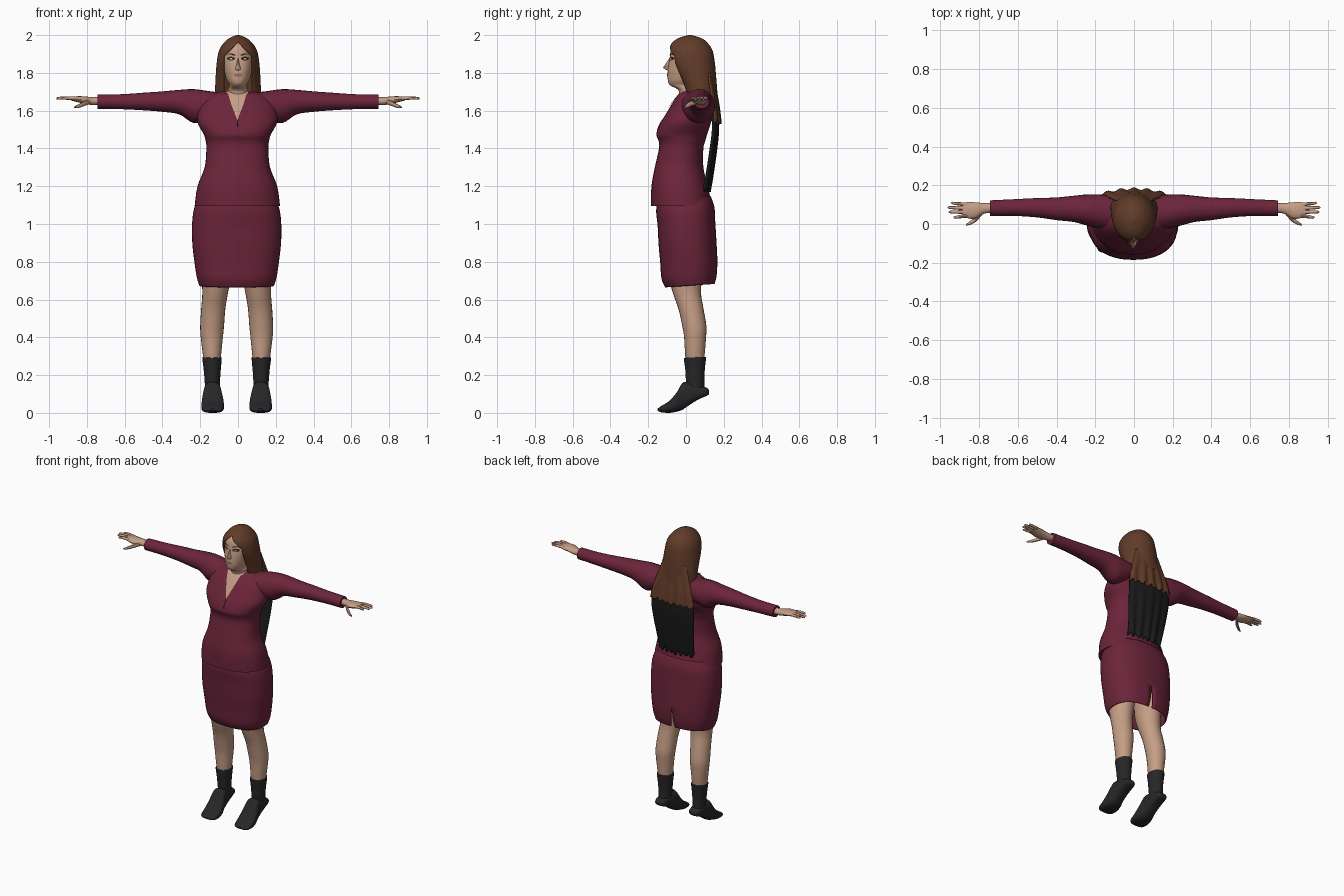
import bpy, bmesh, math
from mathutils import Vector
from mathutils.bvhtree import BVHTree

if "Cube" in bpy.data.objects:
    bpy.data.objects.remove(bpy.data.objects["Cube"])

def material(name, rgb):
    m = bpy.data.materials.new(name)
    m.diffuse_color = (*rgb, 1)
    m.use_nodes = True
    m.node_tree.nodes["Principled BSDF"].inputs["Base Color"].default_value = m.diffuse_color
    return m

CLOTH = material("burgundy cloth", (0.150, 0.018, 0.043))
SKIN = material("skin", (0.56, 0.34, 0.235))
HAIR = material("brown hair", (0.120, 0.045, 0.022))
BLACK = material("black hair", (0.011, 0.011, 0.012))
BOOT = material("charcoal leather", (0.020, 0.020, 0.022))
DARK = material("dark makeup", (0.02, 0.012, 0.01))
LIP = material("lip", (0.33, 0.14, 0.11))
SEAM = material("dark burgundy", (0.05, 0.006, 0.014))
WHITE = material("eye white", (0.6, 0.55, 0.5))
OFFSET = -0.007  # the body stands slightly off centre

def finish(name, bm, mats, solid=0.0, angle=45):
    bmesh.ops.recalc_face_normals(bm, faces=bm.faces)
    me = bpy.data.meshes.new(name)
    bm.to_mesh(me)
    bm.free()
    ob = bpy.data.objects.new(name, me)
    bpy.context.collection.objects.link(ob)
    for m in mats:
        me.materials.append(m)
    if solid:
        mod = ob.modifiers.new("thickness", 'SOLIDIFY')
        mod.thickness = solid
    bpy.ops.object.select_all(action='DESELECT')
    bpy.context.view_layer.objects.active = ob
    ob.select_set(True)
    bpy.ops.object.shade_smooth_by_angle(angle=math.radians(angle))
    return ob

def spline(keys, steps):
    """Smooth interpolation through a list of number tuples."""
    out = []
    for i in range(len(keys) - 1):
        p = [keys[max(0, min(len(keys) - 1, i + d))] for d in (-1, 0, 1, 2)]
        for s in range(steps):
            t = s / steps
            out.append([0.5 * (2 * b + (c - a) * t + (2 * a - 5 * b + 4 * c - d) * t * t
                               + (3 * b - a - 3 * c + d) * t ** 3) for a, b, c, d in zip(*p)])
    return out + [list(keys[-1])]

def loft(keys, axis='z', n=32, steps=4, power=2.0, tilt=0.0, caps=True, side=1, dx=0.0):
    """Rings (t, a0, a1, b0, b1): position on the axis and the extents across it."""
    bm = bmesh.new()
    rings = []
    for t, a0, a1, b0, b1 in spline(keys, steps):
        ring = []
        for i in range(n):
            c, s = math.cos(math.tau * i / n), math.sin(math.tau * i / n)
            a = (a0 + a1) / 2 + (a1 - a0) / 2 * math.copysign(abs(c) ** (2 / power), c)
            b = (b0 + b1) / 2 + (b1 - b0) / 2 * math.copysign(abs(s) ** (2 / power), s)
            x, y, z = {'x': (t, a, b), 'y': (a, t, b), 'z': (a, b, t)}[axis]
            ring.append(bm.verts.new((side * x + dx, y, z + tilt * y)))
        rings.append(ring)
    for r, q in zip(rings, rings[1:]):
        for i in range(n):
            bm.faces.new((r[i], r[(i + 1) % n], q[(i + 1) % n], q[i]))
    if caps:
        bm.faces.new(rings[0])
        bm.faces.new(rings[-1])
    return bm

def wide(rows):
    """Symmetric rings from (z, half width, front y, back y)."""
    return [(z, -w, w, f, b) for z, w, f, b in rows]

def cut(bm, planes, test):
    """Slice along mirrored planes and return the faces that pass the test."""
    for co, no in planes:
        for s in (-1, 1):
            bmesh.ops.bisect_plane(bm, geom=bm.verts[:] + bm.edges[:] + bm.faces[:],
                                   plane_co=(s * co[0], co[1], co[2]), plane_no=(s * no[0], no[1], no[2]))
    return [f for f in bm.faces if test(f.calc_center_median())]

def shift(bm, dx):
    bmesh.ops.translate(bm, verts=bm.verts, vec=(dx, 0, 0))

# Jacket body with an open V neckline
bm = loft(wide([(1.095, .226, -.185, .14), (1.2, .211, -.183, .115), (1.3, .173, -.165, .092),
                (1.4, .164, -.143, .092), (1.44, .168, -.145, .102), (1.475, .178, -.157, .112),
                (1.53, .208, -.138, .13), (1.58, .212, -.108, .143), (1.64, .195, -.072, .148),
                (1.685, .14, -.04, .13), (1.705, .075, -.01, .1)]), n=48, power=2.25)
for f in cut(bm, [((0, 0, 1.55), (1, 0, -.39))],
             lambda c: abs(c.x) < .39 * (c.z - 1.55) and c.y < .03):
    f.material_index = 1
shift(bm, OFFSET / 2)
jacket_tree = BVHTree.FromBMesh(bm)
finish("jacket_body", bm, [CLOTH, SKIN])

# Skirt with a slit at the back
bm = loft(wide([(.672, .198, -.11, .152), (.72, .212, -.13, .163), (.8, .224, -.136, .166),
                (.9, .235, -.145, .161), (1.0, .236, -.15, .155), (1.08, .226, -.158, .15),
                (1.14, .2, -.15, .13)]), n=48, power=2.4, tilt=.07, caps=False)
slit = cut(bm, [((0, 0, .82), (1, 0, .1))], lambda c: abs(c.x) < .1 * (.82 - c.z) and c.y > 0)
bmesh.ops.delete(bm, geom=slit, context='FACES')
shift(bm, OFFSET)
finish("skirt", bm, [CLOTH], solid=.006)

# Head and neck
bm = loft(wide([(1.6, .06, -.03, .09), (1.67, .055, -.035, .08), (1.71, .053, -.042, .08),
                (1.735, .046, -.085, .085), (1.76, .06, -.096, .1), (1.8, .072, -.097, .11),
                (1.84, .079, -.093, .115), (1.88, .08, -.086, .115), (1.92, .076, -.08, .11),
                (1.955, .058, -.058, .09), (1.975, .02, -.02, .05)]), power=2.15)
head_tree = BVHTree.FromBMesh(bm)
finish("head", bm, [SKIN], angle=60)

# Nose
bm = bmesh.new()
nose = [bm.verts.new(p) for p in ((0, -.084, 1.885), (0, -.122, 1.826),
                                  (-.018, -.088, 1.818), (.018, -.088, 1.818), (0, -.094, 1.81))]
for a, b, c in ((0, 1, 2), (0, 3, 1), (1, 4, 2), (1, 3, 4)):
    bm.faces.new((nose[a], nose[b], nose[c]))
finish("nose", bm, [SKIN], angle=70)

def plate(name, outline, tree, mat, lift=.003):
    """Thin patch laid on the front of a surface."""
    bm = bmesh.new()
    k = len(outline)
    mid = (sum(p[0] for p in outline) / k, sum(p[1] for p in outline) / k)
    vs = []
    for x, z in [mid] + list(outline):
        hit = tree.ray_cast(Vector((x, -1, z)), Vector((0, 1, 0)))[0]
        vs.append(bm.verts.new((x, (hit.y if hit else 0) - lift, z)))
    for i in range(k):
        bm.faces.new((vs[0], vs[1 + i], vs[1 + (i + 1) % k]))
    finish(name, bm, [mat])

def oval(x, z, rx, rz, n=12):
    return [(x + rx * math.cos(math.tau * i / n), z + rz * math.sin(math.tau * i / n)) for i in range(n)]

plate("lips", oval(0, 1.787, .024, .008), head_tree, LIP)
plate("front_seam", [(-.005, 1.55), (.0, 1.55), (-.001, 1.46), (-.004, 1.46)], jacket_tree, SEAM)

for side, label in ((1, "right"), (-1, "left")):
    # Face details
    plate(label + "_eye", oval(side * .037, 1.876, .021, .010), head_tree, DARK)
    plate(label + "_eye_white", oval(side * .037, 1.874, .009, .004), head_tree, WHITE, .005)
    plate(label + "_brow", [(side * x, z) for x, z in ((.014, 1.897), (.04, 1.904), (.062, 1.896),
                                                       (.04, 1.898), (.014, 1.891))], head_tree, DARK)
    # Collar flap
    plate(label + "_collar", [(side * x + OFFSET / 2, z) for x, z in
                              ((.05, 1.692), (.085, 1.688), (.07, 1.655), (.024, 1.605))],
          jacket_tree, CLOTH, .008)
    # Sleeve
    finish(label + "_sleeve", loft([
        (.05, -.02, .13, 1.58, 1.69), (.15, -.025, .15, 1.55, 1.703), (.235, -.01, .153, 1.535, 1.714),
        (.31, .01, .146, 1.58, 1.71), (.4, .02, .137, 1.594, 1.702), (.5, .034, .134, 1.602, 1.695),
        (.62, .042, .128, 1.608, 1.687), (.745, .042, .122, 1.61, 1.685)],
        'x', n=24, side=side), [CLOTH])
    # Palm, fingers and thumb
    finish(label + "_palm", loft([
        (.73, .058, .108, 1.63, 1.672), (.775, .053, .108, 1.63, 1.672), (.82, .028, .112, 1.638, 1.676),
        (.86, .03, .113, 1.648, 1.676), (.885, .04, .107, 1.654, 1.673)], 'x', n=16, side=side), [SKIN])
    for i, (y0, x1, y1) in enumerate(((.100, .944, .108), (.081, .962, .085),
                                      (.062, .957, .062), (.043, .932, .034))):
        finish(f"{label}_finger_{i + 1}", loft([
            (x, y - r, y + r, z - r, z + r) for x, y, z, r in
            ((.86, y0, 1.663, .010), ((.86 + x1) / 2, (y0 + y1) / 2, 1.667, .009),
             (x1 - .008, y1, 1.665, .007), (x1, y1, 1.664, .003))],
            'x', n=8, steps=2, side=side), [SKIN])
    finish(label + "_thumb", loft([
        (x, y - r, y + r, z - r, z + r) for x, y, z, r in
        ((.785, .06, 1.648, .014), (.815, .026, 1.637, .013), (.845, .006, 1.624, .010),
         (.868, -.004, 1.617, .004))], 'x', n=8, steps=2, side=side), [SKIN])
    # Leg
    finish(label + "_leg", loft([
        (.25, .085, .172, .005, .09), (.3, .083, .178, -.004, .098), (.4, .073, .19, -.01, .106),
        (.46, .067, .193, -.02, .108), (.55, .06, .188, -.04, .093), (.63, .047, .182, -.068, .08),
        (.72, .03, .185, -.09, .085), (.85, .015, .19, -.09, .1)], n=24, side=side, dx=OFFSET), [SKIN])
    # Boot shaft and foot
    finish(label + "_boot_shaft", loft([
        (.1, .09, .165, .01, .1), (.17, .088, .17, .0, .097), (.23, .084, .175, -.004, .1),
        (.285, .079, .182, -.011, .106), (.292, .082, .179, -.008, .103)],
        n=24, tilt=.05, side=side, dx=OFFSET), [BOOT])
    finish(label + "_boot_foot", loft([
        (-.15, .105, .15, .012, .022), (-.135, .076, .179, .004, .034), (-.09, .067, .187, 0, .062),
        (-.05, .07, .184, .006, .107), (-.02, .079, .177, .016, .157), (.005, .082, .174, .033, .163),
        (.04, .085, .172, .056, .152), (.08, .088, .169, .078, .143), (.11, .094, .164, .09, .133),
        (.122, .105, .152, .1, .12)], 'y', n=24, power=2.8, side=side, dx=OFFSET), [BOOT])

# Hair cap, parted and open around the face
bm = loft(wide([(1.675, .122, -.005, .168), (1.75, .12, -.035, .162), (1.8, .117, -.06, .158),
                (1.86, .112, -.088, .152), (1.92, .1, -.094, .14), (1.96, .074, -.074, .113),
                (1.985, .045, -.038, .08), (2.0, .008, .012, .028)]), n=48)
opening = cut(bm, [((0, 0, 1.965), (1, 0, .95)), ((.074, 0, 0), (1, 0, 0))],
              lambda c: abs(c.x) < min(.074, .95 * (1.965 - c.z)) and c.y < .05)
bmesh.ops.delete(bm, geom=opening, context='FACES')
finish("hair_cap", bm, [HAIR], solid=.004)

def curtain(name, keys, mat, bend, ragged, thick):
    """Rippled sheet from rows (z, half width, y)."""
    bm = bmesh.new()
    rows = spline(keys, 4)
    grid = []
    for j, (z, w, y) in enumerate(rows):
        f = j / (len(rows) - 1)
        grid.append([bm.verts.new((w * u, y - bend * u * u + .006 * f * math.cos(u * 15),
                                   z + ragged * f ** 4 * math.sin(u * 23)))
                     for u in [i / 20 - 1 for i in range(41)]])
    for r, q in zip(grid, grid[1:]):
        for i in range(40):
            bm.faces.new((r[i], r[i + 1], q[i + 1], q[i]))
    finish(name, bm, [mat], solid=thick)

# Long hair down the back, with a black lower length
curtain("back_hair", [(1.8, .09, .148), (1.7, .122, .163), (1.62, .15, .175), (1.54, .165, .183)],
        HAIR, .025, .012, .01)
curtain("lower_hair", [(1.6, .152, .17), (1.5, .16, .174), (1.4, .155, .163), (1.28, .142, .145),
                       (1.18, .132, .127)], BLACK, .025, .012, .012)
